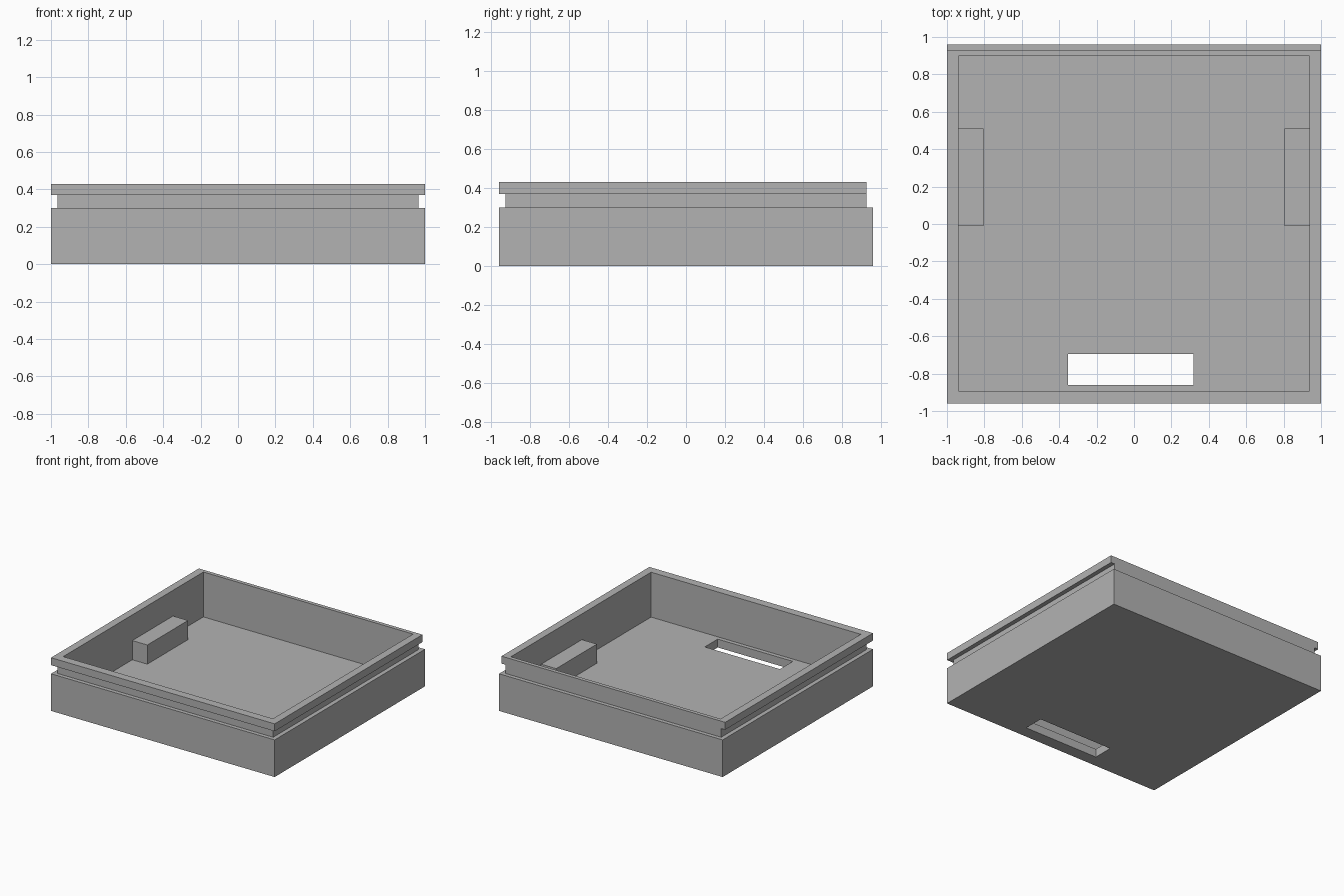
import bpy
import bmesh

cube = bpy.data.objects.get("Cube")
if cube:
    bpy.data.objects.remove(cube, do_unlink=True)

grey = bpy.data.materials.new("plain grey")
grey.use_nodes = True
color = (0.45, 0.45, 0.45, 1)
grey.diffuse_color = color
grey.node_tree.nodes["Principled BSDF"].inputs["Base Color"].default_value = color

FLOOR = 0.067
TOP = 0.43
BLOCK_TOP = 0.222


def loft(name, rings, closed=False):
    """Skin rectangles (x0, x1, y0, y1, z); cap both ends or join last to first."""
    bm = bmesh.new()
    loops = [[bm.verts.new(p) for p in ((x0, y0, z), (x1, y0, z), (x1, y1, z), (x0, y1, z))]
             for x0, x1, y0, y1, z in rings]
    pairs = list(zip(loops, loops[1:]))
    if closed:
        pairs.append((loops[-1], loops[0]))
    else:
        bm.faces.new(loops[0])
        bm.faces.new(loops[-1])
    for a, b in pairs:
        for i in range(4):
            j = (i + 1) % 4
            bm.faces.new((a[i], a[j], b[j], b[i]))
    bmesh.ops.recalc_face_normals(bm, faces=bm.faces)
    mesh = bpy.data.meshes.new(name)
    bm.to_mesh(mesh)
    bm.free()
    mesh.materials.append(grey)
    obj = bpy.data.objects.new(name, mesh)
    bpy.context.collection.objects.link(obj)
    return obj


# Tray: body, grooved neck, rim, cavity and floor slot in one closed skin
body = (-1, 1, -0.96, 0.96)
neck = (-0.965, 0.965, -0.928, 0.928)
rim = (-1, 1, -0.96, 0.928)
cavity = (-0.938, 0.938, -0.893, 0.897)
slot = (-0.353, 0.319, -0.86, -0.695)
sections = [(body, 0), (body, 0.30), (neck, 0.30), (neck, 0.37), (rim, 0.37),
            (rim, TOP), (cavity, TOP), (cavity, FLOOR), (slot, FLOOR), (slot, 0)]
loft("tray", [(*rect, z) for rect, z in sections], closed=True)

# Support block against each side wall
for side, sign in (("left", 1), ("right", -1)):
    x0, x1 = sorted((sign * 0.804, sign * 0.94))
    loft(side + "_support_block",
         [(x0, x1, -0.01, 0.51, z) for z in (FLOOR - 0.005, BLOCK_TOP)])
